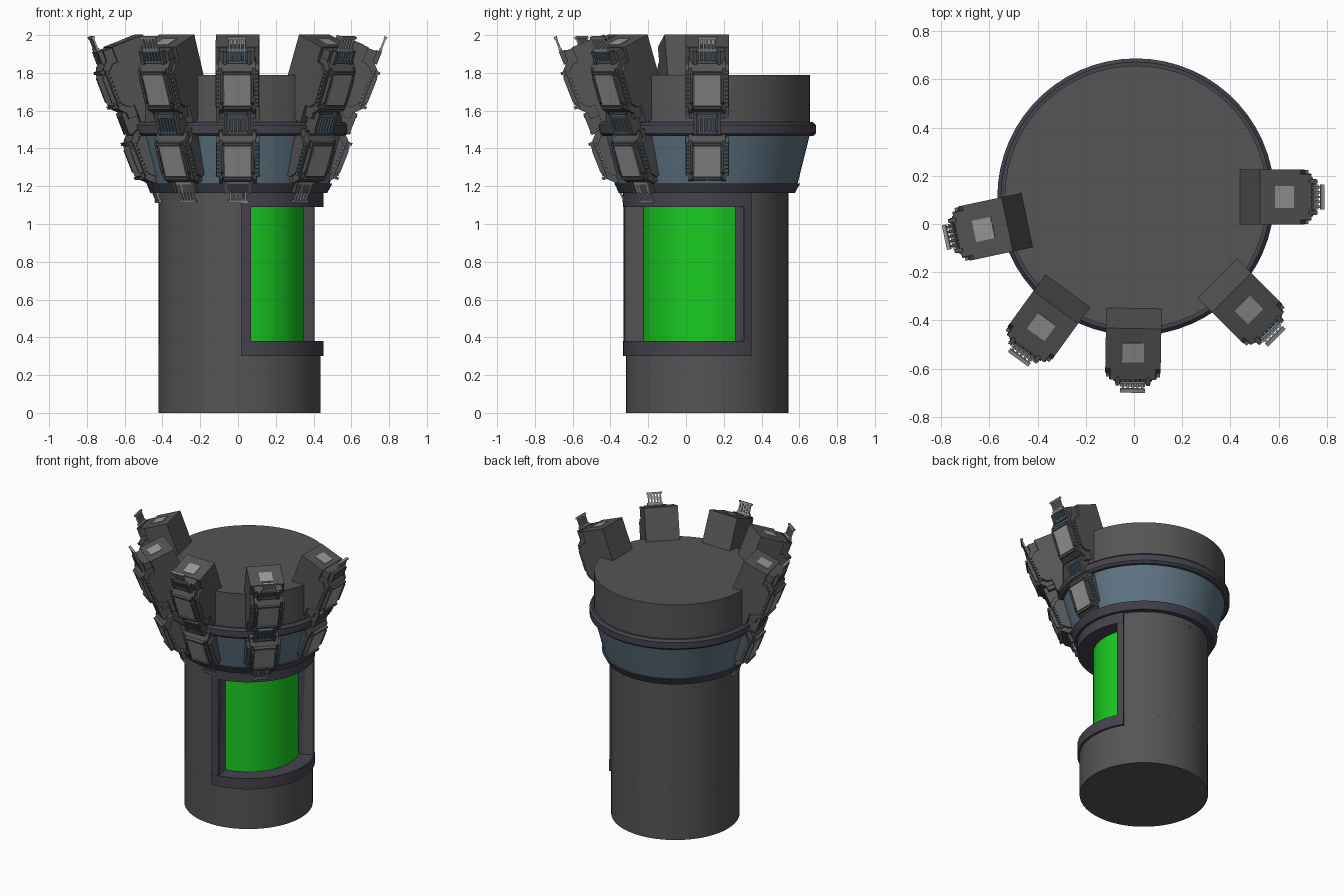
import bpy, bmesh, math
from mathutils import Matrix

if "Cube" in bpy.data.objects:
    bpy.data.objects.remove(bpy.data.objects["Cube"])

CX, CY = 0.008, 0.112
TILT = math.radians(21.5)


def material(name, r, g, b):
    m = bpy.data.materials.new(name)
    m.diffuse_color = (r, g, b, 1)
    m.use_nodes = True
    m.node_tree.nodes["Principled BSDF"].inputs["Base Color"].default_value = m.diffuse_color
    return m


DARK = material("dark_metal", 0.09, 0.09, 0.09)
TRIM = material("trim", 0.06, 0.055, 0.075)
BLUE = material("steel_blue", 0.11, 0.17, 0.22)
LIGHT = material("light_panel", 0.32, 0.32, 0.32)
GREEN = material("green_screen", 0.01, 0.6, 0.015)


def finish(bm, name, mat, smooth=True):
    bmesh.ops.recalc_face_normals(bm, faces=bm.faces[:])
    me = bpy.data.meshes.new(name)
    bm.to_mesh(me)
    bm.free()
    me.materials.append(mat)
    ob = bpy.data.objects.new(name, me)
    bpy.context.collection.objects.link(ob)
    if smooth:
        bpy.ops.object.select_all(action='DESELECT')
        ob.select_set(True)
        bpy.context.view_layer.objects.active = ob
        bpy.ops.object.shade_smooth_by_angle(angle=math.radians(30))
    return ob


def sweep(name, profile, mat, a0=0, a1=360, closed=True):
    """Turn an (r, z) profile around the tower axis, fully or as a sector."""
    full = a1 - a0 >= 360
    n = max(2, round((a1 - a0) / 6))
    bm = bmesh.new()
    rows = []
    for i in range(n if full else n + 1):
        a = math.radians(a0 + (a1 - a0) * i / n)
        rows.append([bm.verts.new((CX + r * math.cos(a), CY + r * math.sin(a), z)) for r, z in profile])
    k = len(profile)
    for i in range(n):
        p, q = rows[i], rows[(i + 1) % len(rows)]
        for j in range(k if closed else k - 1):
            bm.faces.new((p[j], q[j], q[(j + 1) % k], p[(j + 1) % k]))
    if full and not closed:
        bm.faces.new([r[0] for r in rows])
        bm.faces.new([r[-1] for r in rows])
    elif closed and not full:
        bm.faces.new(rows[0])
        bm.faces.new(rows[-1])
    return finish(bm, name, mat)


def block(name, r0, r1, z0, z1, mat, a0=0, a1=360):
    return sweep(name, [(r0, z0), (r1, z0), (r1, z1), (r0, z1)], mat, a0, a1)


# tower body with a recessed window on the front right
W0, W1 = -82, 26
sweep("base_drum", [(0.43, 0), (0.43, 0.36)], DARK, closed=False)
block("body_wall", 0.335, 0.43, 0.36, 1.12, DARK, W1, 360 + W0)
sweep("neck_drum", [(0.43, 1.12), (0.43, 1.20)], DARK, closed=False)
block("window_screen", 0.32, 0.34, 0.36, 1.12, GREEN, W0 - 2, W1 + 8)
block("window_sill", 0.335, 0.445, 0.30, 0.38, TRIM, W0 - 7, W1 + 6)
block("window_head", 0.335, 0.445, 1.09, 1.175, TRIM, W0 - 7, W1 + 6)
block("window_jamb_left", 0.335, 0.443, 0.38, 1.09, TRIM, W0 - 7, W0)
block("window_jamb_right", 0.335, 0.443, 0.38, 1.09, TRIM, W1, W1 + 6)

# flared collar, rings and top drum
sweep("lower_ring", [(0.40, 1.165), (0.465, 1.165), (0.492, 1.215), (0.40, 1.215)], TRIM)
sweep("flared_collar", [(0.475, 1.20), (0.548, 1.49)], BLUE, closed=False)
sweep("upper_ring", [(0.50, 1.465), (0.56, 1.465), (0.575, 1.48), (0.575, 1.525),
                     (0.56, 1.54), (0.50, 1.54)], TRIM)
sweep("top_drum", [(0.545, 1.48), (0.545, 1.79)], DARK, closed=False)


# lamp module, local axes: x outwards, y sideways, z along the tilted spine
def prism(bm, profile, y0, y1):
    a = [bm.verts.new((x, y0, z)) for x, z in profile]
    b = [bm.verts.new((x, y1, z)) for x, z in profile]
    bm.faces.new(a)
    bm.faces.new(b)
    for i in range(len(a)):
        j = (i + 1) % len(a)
        bm.faces.new((a[i], a[j], b[j], b[i]))


def box(bm, x0, x1, y0, y1, z0, z1):
    prism(bm, [(x0, z0), (x1, z0), (x1, z1), (x0, z1)], y0, y1)


def cheek(bm, front, back, v0, v1, y0, y1):
    c = 0.035
    prism(bm, [(back, v0), (front - c, v0), (front, v0 + c), (front, v1 - c),
               (front - c, v1), (back, v1)], y0, y1)


def comb(bm, x, v0, v1):
    """Small grille: two rails and five rods."""
    for v in (v0, v1 - 0.012):
        box(bm, x - 0.008, x + 0.008, -0.052, 0.052, v, v + 0.012)
    for i in range(5):
        y = -0.04 + i * 0.02
        box(bm, x - 0.005, x + 0.005, y - 0.005, y + 0.005, v0 + 0.01, v1 - 0.01)


house, steel, panel = bmesh.new(), bmesh.new(), bmesh.new()
# housings and spine
box(house, -0.28, -0.10, -0.115, 0.115, -0.14, 0.29)
box(house, -0.12, -0.05, -0.095, 0.095, -0.10, 0.285)
box(house, -0.16, -0.06, -0.10, 0.10, -0.46, -0.17)
box(house, -0.15, -0.05, -0.07, 0.07, -0.52, 0.26)
box(panel, -0.215, -0.13, -0.045, 0.045, 0.285, 0.294)
# two lamp units with stepped cheeks, screens and side studs
for v0, v1 in ((-0.07, 0.235), (-0.465, -0.175)):
    cheek(house, -0.004, -0.12, v0 + 0.015, v1 - 0.015, -0.08, 0.08)
    for s in (-1, 1):
        cheek(house, -0.018, -0.13, v0, v1, s * 0.08, s * 0.098)
        cheek(house, -0.035, -0.13, v0 + 0.03, v1 - 0.03, s * 0.098, s * 0.115)
        cheek(house, 0.004, -0.03, v0 + 0.05, v1 - 0.05, s * 0.074, s * 0.088)
        for i in range(9):
            v = v0 + 0.06 + i * (v1 - v0 - 0.12) / 8
            box(steel, -0.036, -0.022, s * 0.098, s * 0.112, v - 0.007, v + 0.007)
    mid = (v0 + v1) / 2
    box(panel, -0.02, 0.002, -0.068, 0.068, mid - 0.085, mid + 0.085)
    for z in (mid - 0.105, mid + 0.09):
        box(house, -0.02, 0.008, -0.074, 0.074, z, z + 0.015)
# grilles between and beyond the units
comb(steel, -0.03, -0.175, -0.07)
comb(steel, -0.035, 0.225, 0.30)
comb(panel, -0.035, 0.295, 0.375)
comb(panel, -0.055, -0.575, -0.46)
for s in (-1, 1):
    box(house, -0.06, -0.025, s * 0.055, s * 0.072, -0.18, -0.06)
    box(house, -0.06, -0.025, s * 0.055, s * 0.072, 0.22, 0.29)
    box(house, -0.08, -0.045, s * 0.055, s * 0.07, -0.52, -0.45)

parts = [finish(house, "lamp_housing", DARK, False), finish(steel, "lamp_grille", BLUE, False),
         finish(panel, "lamp_screen", LIGHT, False)]

# five modules fanned around the front half: angle and radial shift
for i, (ang, shift) in enumerate([(0, -0.03), (-45, 0.015), (-91, 0), (-126, 0.02), (-168, 0)]):
    mat = (Matrix.Translation((CX, CY, 0)) @ Matrix.Rotation(math.radians(ang), 4, 'Z')
           @ Matrix.Translation((0.70 + shift, 0, 1.63)) @ Matrix.Rotation(TILT, 4, 'Y'))
    for p in parts:
        ob = p
        if i:
            ob = bpy.data.objects.new(p.name, p.data)
            bpy.context.collection.objects.link(ob)
        ob.matrix_world = mat
